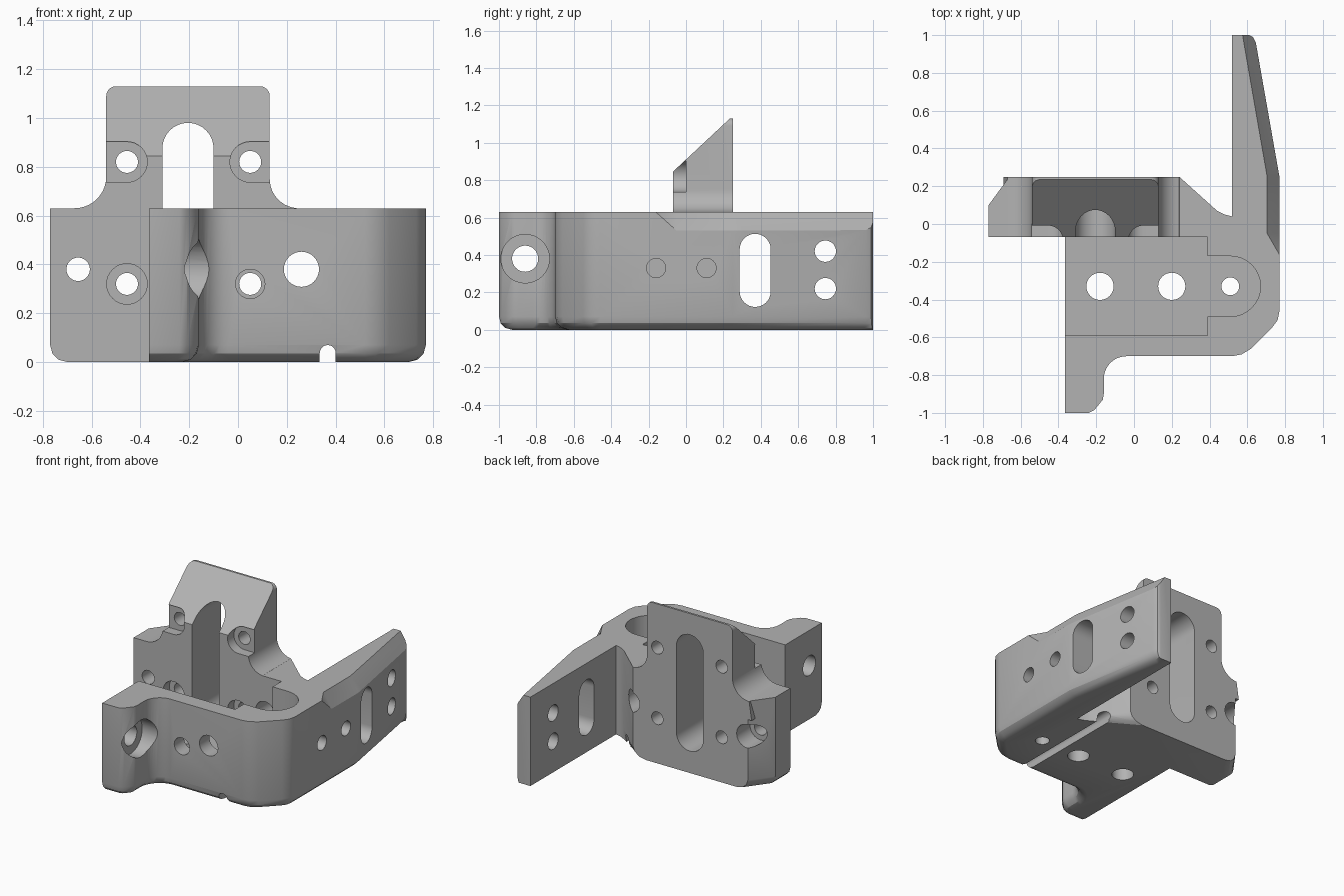
import bpy, bmesh, math

if "Cube" in bpy.data.objects:
    bpy.data.objects.remove(bpy.data.objects["Cube"], do_unlink=True)

grey = bpy.data.materials.new("grey_plastic")
grey.use_nodes = True
grey.diffuse_color = (0.45, 0.45, 0.45, 1)
grey.node_tree.nodes["Principled BSDF"].inputs["Base Color"].default_value = (0.45, 0.45, 0.45, 1)


def place(axis, u, v, w):
    return {"x": (w, u, v), "y": (u, w, v), "z": (u, v, w)}[axis]


def arc(cx, cy, r, start, end, n=10):
    angles = [math.radians(start + (end - start) * i / n) for i in range(n + 1)]
    return [(cx + r * math.cos(a), cy + r * math.sin(a)) for a in angles]


def stadium(a, b, r):
    """Outline of a rounded slot running from a to b."""
    d = math.degrees(math.atan2(b[1] - a[1], b[0] - a[0]))
    return arc(*a, r, d + 90, d + 270, 16) + arc(*b, r, d - 90, d + 90, 16)


def circle(c, r):
    return arc(*c, r, 0, 360, 32)[:-1]


def prism(name, pts, axis, lo, hi, round_edge=None, offset=0.07):
    """Extrude an outline along an axis, optionally rounding chosen bottom edges."""
    bm = bmesh.new()
    rings = [[bm.verts.new(place(axis, u, v, w)) for u, v in pts] for w in (lo, hi)]
    bm.faces.new(rings[0])
    bm.faces.new(rings[1])
    n = len(pts)
    for i in range(n):
        j = (i + 1) % n
        bm.faces.new((rings[0][i], rings[0][j], rings[1][j], rings[1][i]))
    bmesh.ops.recalc_face_normals(bm, faces=bm.faces)
    if round_edge:
        edges = [e for e in bm.edges if all(v.co.z < lo + 0.001 for v in e.verts)
                 and round_edge((e.verts[0].co + e.verts[1].co) / 2)]
        bmesh.ops.bevel(bm, geom=edges, offset=offset, segments=3, profile=0.5, affect="EDGES")
        bmesh.ops.recalc_face_normals(bm, faces=bm.faces)
    mesh = bpy.data.meshes.new(name)
    bm.to_mesh(mesh)
    bm.free()
    mesh.materials.append(grey)
    ob = bpy.data.objects.new(name, mesh)
    bpy.context.collection.objects.link(ob)
    return ob


def combine(target, tool, operation="DIFFERENCE"):
    mod = target.modifiers.new(operation.lower(), "BOOLEAN")
    mod.operation, mod.solver, mod.object = operation, "EXACT", tool
    bpy.context.view_layer.objects.active = target
    bpy.ops.object.modifier_apply(modifier=mod.name)
    bpy.data.objects.remove(tool, do_unlink=True)


def cut(pts, axis, lo, hi):
    combine(bracket, prism("cutter", pts, axis, lo, hi))


# Main body: ear, front wall, corner post, side arm and back plate in one outline
outline = [(-0.365, -1), (-0.24, -1), (-0.21, -0.985), (-0.165, -0.93), (-0.16, -0.9)]
outline += arc(-0.04, -0.82, 0.12, 180, 90)
outline += [(0.52, -0.7), (0.57, -0.69), (0.62, -0.66), (0.73, -0.55), (0.76, -0.51),
            (0.77, -0.46), (0.77, 0.25), (0.645, 0.96), (0.63, 0.99), (0.61, 1),
            (0.52, 1), (0.52, 0.04), (0.48, 0.05), (0.44, 0.07), (0.24, 0.25),
            (-0.66, 0.25), (-0.77, 0.1), (-0.77, -0.07), (-0.365, -0.07)]


def rounded(mid):
    front = mid.y < -0.5 and mid.x > -0.36
    side = mid.x > 0.63
    left = mid.x < -0.7
    diagonal = 0.3 < mid.x < 0.4 and 0.1 < mid.y < 0.2
    return front or side or left or diagonal


bracket = prism("bracket", outline, "z", 0, 0.63, rounded)

# Tower on the back plate, with flared feet and a sloping front
tower = [(-0.69, 0.5), (0.24, 0.5), (0.24, 0.63)] + arc(0.25, 0.75, 0.12, 265, 180)
tower += arc(0.09, 1.09, 0.04, 0, 90, 6) + arc(-0.5, 1.09, 0.04, 90, 180, 6)
tower += arc(-0.67, 0.76, 0.13, 0, -90)
combine(bracket, prism("tower", tower, "y", -0.07, 0.25), "UNION")
cut([(-0.3, 0.63), (0.235, 1.13), (0.235, 1.4), (-0.3, 1.4)], "x", -0.9, 0.3)

# Pocket between the walls and the round recess in the post
cut([(-0.6, -0.59), (0.39, -0.59), (0.39, -0.07), (-0.6, -0.07)], "z", 0.1, 1.4)
cut(stadium((0.3, -0.33), (0.51, -0.33), 0.16), "z", 0.1, 1)

# Tall slot, screw holes and their seats in the back plate
cut(stadium((-0.205, 0.26), (-0.205, 0.875), 0.105), "y", -0.2, 0.5)
for x, side in ((-0.455, -1), (0.05, 1)):
    cut(stadium((x, 0.82), (x + side * 0.25, 0.82), 0.083), "y", -0.3, 0)
    cut(circle((x, 0.32), 0.083), "y", -0.3, 0)
    for z in (0.32, 0.82):
        cut(circle((x, z), 0.045), "y", -0.3, 0.5)

# Hole in the left end of the plate, and holes through the front wall
cut(circle((-0.655, 0.38), 0.048), "y", -0.3, 0.5)
cut(circle((-0.655, 0.38), 0.083), "y", 0.1, 0.5)
cut(circle((0.26, 0.38), 0.072), "y", -0.9, 0.5)
cut(circle((0.05, 0.32), 0.06), "y", -0.9, -0.4)

# Ear hole with a wide seat
cut(circle((-0.86, 0.38), 0.07), "x", -0.6, 0.05)
cut(circle((-0.86, 0.38), 0.13), "x", -0.24, 0.05)

# Floor holes and the groove underneath
for x, r in ((-0.18, 0.072), (0.2, 0.072), (0.51, 0.047)):
    cut(circle((x, -0.33), r), "z", -0.1, 0.3)
cut([(0.335, -0.1), (0.4, -0.1)] + arc(0.3675, 0.037, 0.0325, 0, 180), "y", -0.9, 0.5)

# Side arm: slot, through holes and shallow holes
cut(stadium((0.37, 0.205), (0.37, 0.43), 0.083), "x", 0.3, 1)
for z in (0.22, 0.42):
    cut(circle((0.745, z), 0.057), "x", 0.3, 1)
for y in (-0.16, 0.11):
    cut(circle((y, 0.33), 0.051), "x", 0.65, 1)

# Chamfer along the top outer edge of the arm, fading out on the post
wedge = bmesh.new()
path = [(0.775, -0.2, 0.002), (0.77, -0.05, 0.065), (0.77, 0.25, 0.065), (0.631, 1.05, 0.065)]
sections = []
for x, y, w in path:
    corners = ((x - w * 1.3, 0.66), (x + 0.03, 0.63 - w * 1.54 - 0.046),
               (x + 0.2, 0.5), (x + 0.2, 0.66))
    sections.append([wedge.verts.new((cx, y, cz)) for cx, cz in corners])
for a, b in zip(sections, sections[1:]):
    for i in range(4):
        j = (i + 1) % 4
        wedge.faces.new((a[i], a[j], b[j], b[i]))
wedge.faces.new(sections[0])
wedge.faces.new(sections[-1])
bmesh.ops.recalc_face_normals(wedge, faces=wedge.faces)
wedge_mesh = bpy.data.meshes.new("wedge")
wedge.to_mesh(wedge_mesh)
wedge.free()
wedge_ob = bpy.data.objects.new("wedge", wedge_mesh)
bpy.context.collection.objects.link(wedge_ob)
combine(bracket, wedge_ob)

# Smooth shading with crisp edges
bpy.ops.object.select_all(action="DESELECT")
bracket.select_set(True)
bpy.context.view_layer.objects.active = bracket
bpy.ops.object.shade_smooth_by_angle(angle=math.radians(30))
